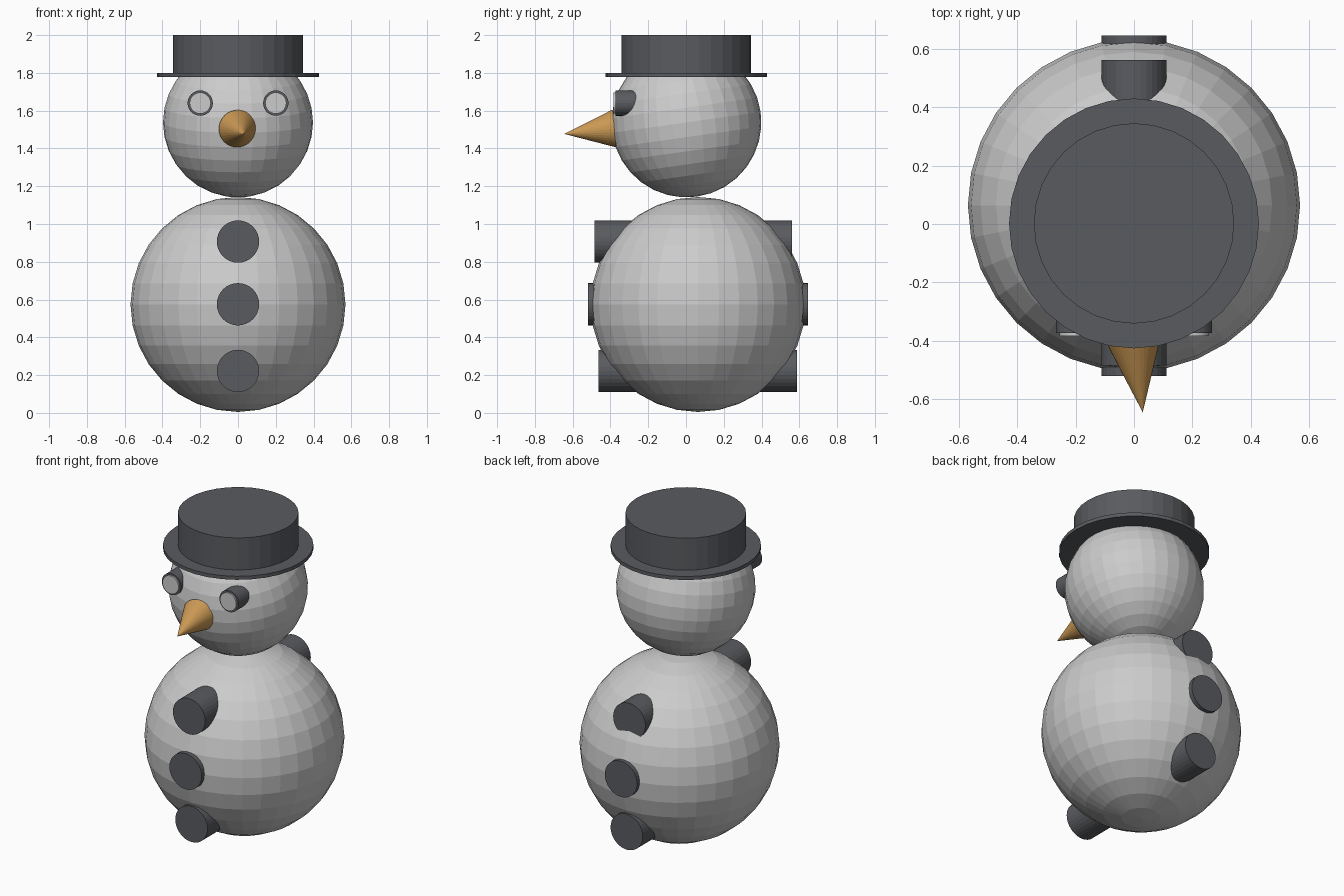
import bpy
from math import radians
from mathutils import Vector

if "Cube" in bpy.data.objects:
    bpy.data.objects.remove(bpy.data.objects["Cube"])


def material(name, rgb):
    m = bpy.data.materials.new(name)
    m.diffuse_color = (*rgb, 1)
    m.use_nodes = True
    m.node_tree.nodes["Principled BSDF"].inputs["Base Color"].default_value = m.diffuse_color
    return m


DARK = material("charcoal", (0.10, 0.105, 0.115))
ORANGE = material("carrot", (0.60, 0.32, 0.09))


def finish(name, mat):
    ob = bpy.context.object
    ob.name = name
    if mat:
        ob.data.materials.append(mat)
    return ob


def ball(name, loc, r, tilt=0):
    bpy.ops.mesh.primitive_uv_sphere_add(segments=32, ring_count=16, radius=r,
                                         location=loc, rotation=(radians(tilt), 0, 0))
    return finish(name, None)


def rod(name, a, b, r1, r2, mat=None):
    """Cylinder or cone from point a (radius r1) to point b (radius r2)."""
    a, b = Vector(a), Vector(b)
    d = b - a
    bpy.ops.mesh.primitive_cone_add(vertices=32, radius1=r1, radius2=r2, depth=d.length,
                                    location=(a + b) / 2,
                                    rotation=d.to_track_quat('Z', 'Y').to_euler())
    return finish(name, mat)


# Snowballs (head tips slightly forward)
ball("body", (0, 0.064, 0.574), 0.569)
ball("head", (0, 0.002, 1.538), 0.397, 8)

# Buttons run right through the body and show front and back
for i, (z, y0, y1) in enumerate([(0.907, -0.485, 0.562),
                                 (0.575, -0.520, 0.645),
                                 (0.222, -0.462, 0.588)]):
    rod(f"button_{i + 1}", (0, y0, z), (0, y1, z), 0.112, 0.112, DARK)

# Eyes: dark peg with a paler disc on its front
for side, s in (("left", -1), ("right", 1)):
    x = 0.2 * s
    rod(f"eye_{side}", (x, -0.20, 1.64), (x, -0.374, 1.64), 0.067, 0.067, DARK)
    rod(f"eye_disc_{side}", (x, -0.36, 1.64), (x, -0.384, 1.64), 0.056, 0.056)

# Carrot nose
rod("nose", (-0.003, -0.383, 1.505), (0.03, -0.645, 1.477), 0.099, 0, ORANGE)

# Hat
rod("hat_brim", (0, 0.002, 1.777), (0, 0.002, 1.799), 0.428, 0.428, DARK)
rod("hat_crown", (0, 0.002, 1.785), (0, 0.002, 2.0), 0.343, 0.343, DARK)
